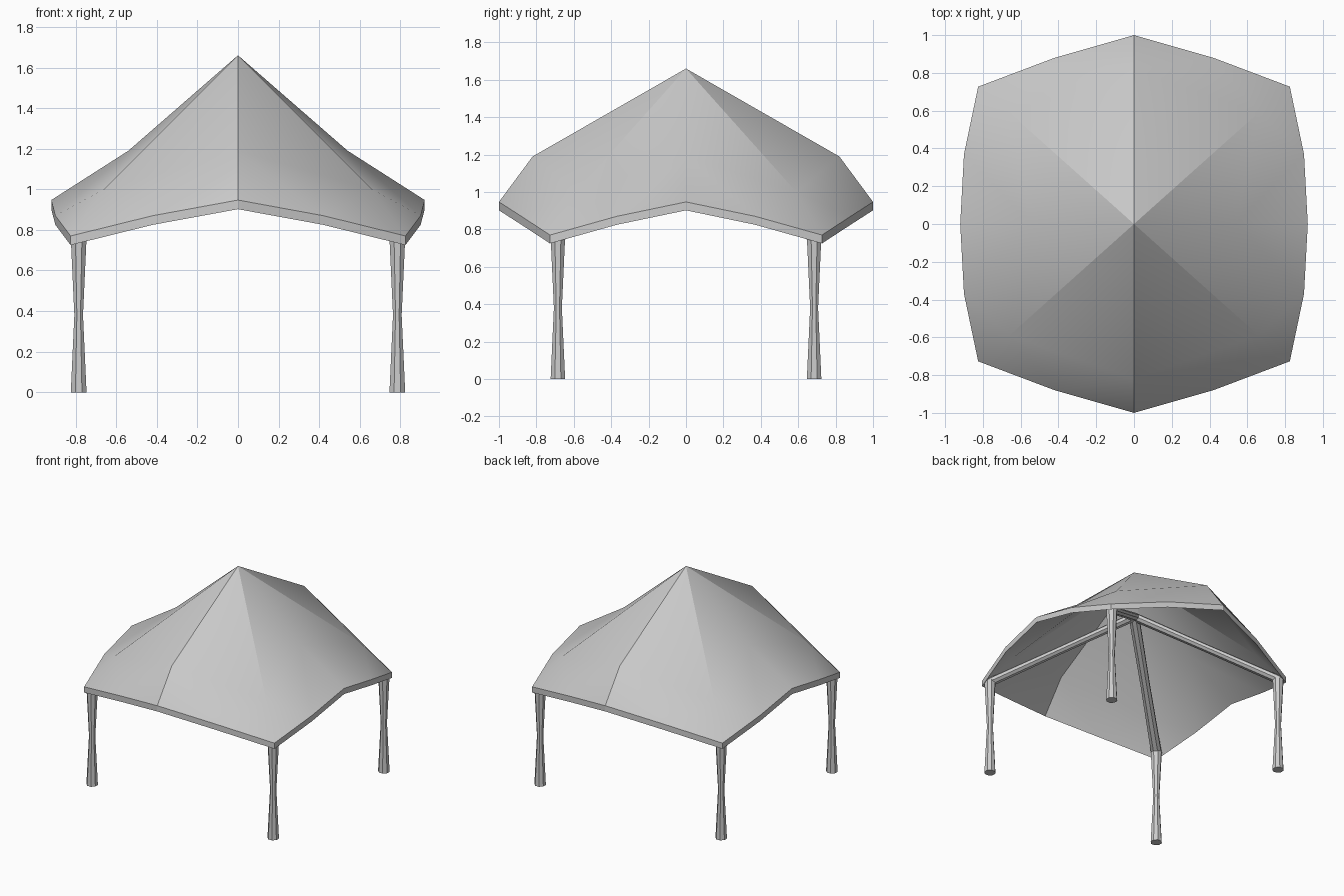
import bpy, bmesh, math
from mathutils import Vector

if "Cube" in bpy.data.objects:
    bpy.data.objects.remove(bpy.data.objects["Cube"])


def finish(bm, name, angle):
    bmesh.ops.recalc_face_normals(bm, faces=bm.faces)
    me = bpy.data.meshes.new(name)
    bm.to_mesh(me)
    bm.free()
    ob = bpy.data.objects.new(name, me)
    bpy.context.collection.objects.link(ob)
    bpy.ops.object.select_all(action='DESELECT')
    bpy.context.view_layer.objects.active = ob
    ob.select_set(True)
    bpy.ops.object.shade_smooth_by_angle(angle=math.radians(angle))
    return ob


def pole(name, rings, side, depth, up, sides=8):
    """Loft oval rings, given as (centre, scale), along a path."""
    bm = bmesh.new()
    loops = []
    for c, s in rings:
        ring = []
        for i in range(sides):
            a = math.tau * (i + 0.5) / sides
            p = Vector(c) + s * (math.cos(a) * depth * up + math.sin(a) * depth * side)
            ring.append(bm.verts.new(p))
        loops.append(ring)
    for r0, r1 in zip(loops, loops[1:]):
        for i in range(sides):
            j = (i + 1) % sides
            bm.faces.new((r0[i], r0[j], r1[j], r1[i]))
    bm.faces.new(loops[0])
    bm.faces.new(loops[-1])
    return finish(bm, name, 30)


# Canopy: one quarter of the roof, mirrored to four, then thickened downwards
P = dict(top=(0, 0, 1.66), A=(0, .82, 1.19), B=(.54, 0, 1.19),
         D=(.66, .59, 1.0), E=(0, 1, .947), F=(.92, 0, .947),
         M=(.42, .88, .87), N=(.90, .37, .87), C=(.825, .727, .77))
TRIS = [("top", "A", "D"), ("top", "D", "B"), ("A", "E", "M"), ("A", "M", "D"),
        ("D", "M", "C"), ("D", "C", "N"), ("B", "D", "N"), ("B", "N", "F")]
bm = bmesh.new()
for sx in (-1, 1):
    for sy in (-1, 1):
        vs = {k: bm.verts.new((sx * x, sy * y, z)) for k, (x, y, z) in P.items()}
        for t in TRIS:
            order = t if sx * sy < 0 else t[::-1]
            bm.faces.new([vs[k] for k in order])
bmesh.ops.remove_doubles(bm, verts=bm.verts, dist=1e-4)
ext = bmesh.ops.extrude_face_region(bm, geom=bm.faces[:], use_keep_orig=True)
low = [g for g in ext["geom"] if isinstance(g, bmesh.types.BMVert)]
bmesh.ops.translate(bm, verts=low, vec=(0, 0, -.045))
finish(bm, "canopy", 24)

# Waisted legs and the sloping rafters that meet under the peak
X, Y = Vector((1, 0, 0)), Vector((0, 1, 0))
for sx, xn in ((-1, "left"), (1, "right")):
    for sy, yn in ((-1, "front"), (1, "back")):
        x, y = sx * .785, sy * .685
        pole(f"{yn}_{xn}_leg",
             [((x, y, 0), 1), ((x, y, .38), .55), ((x, y, .76), 1)], X, .042, Y)
        a, b = Vector((x, y, .755)), Vector((0, 0, 1.29))
        d = (b - a).normalized()
        side = d.cross(Vector((0, 0, 1))).normalized()
        up = side.cross(d) * .75
        pole(f"{yn}_{xn}_rafter", [(a, 1), ((a + b) / 2, .9), (b, 1)], side, .04, up)
